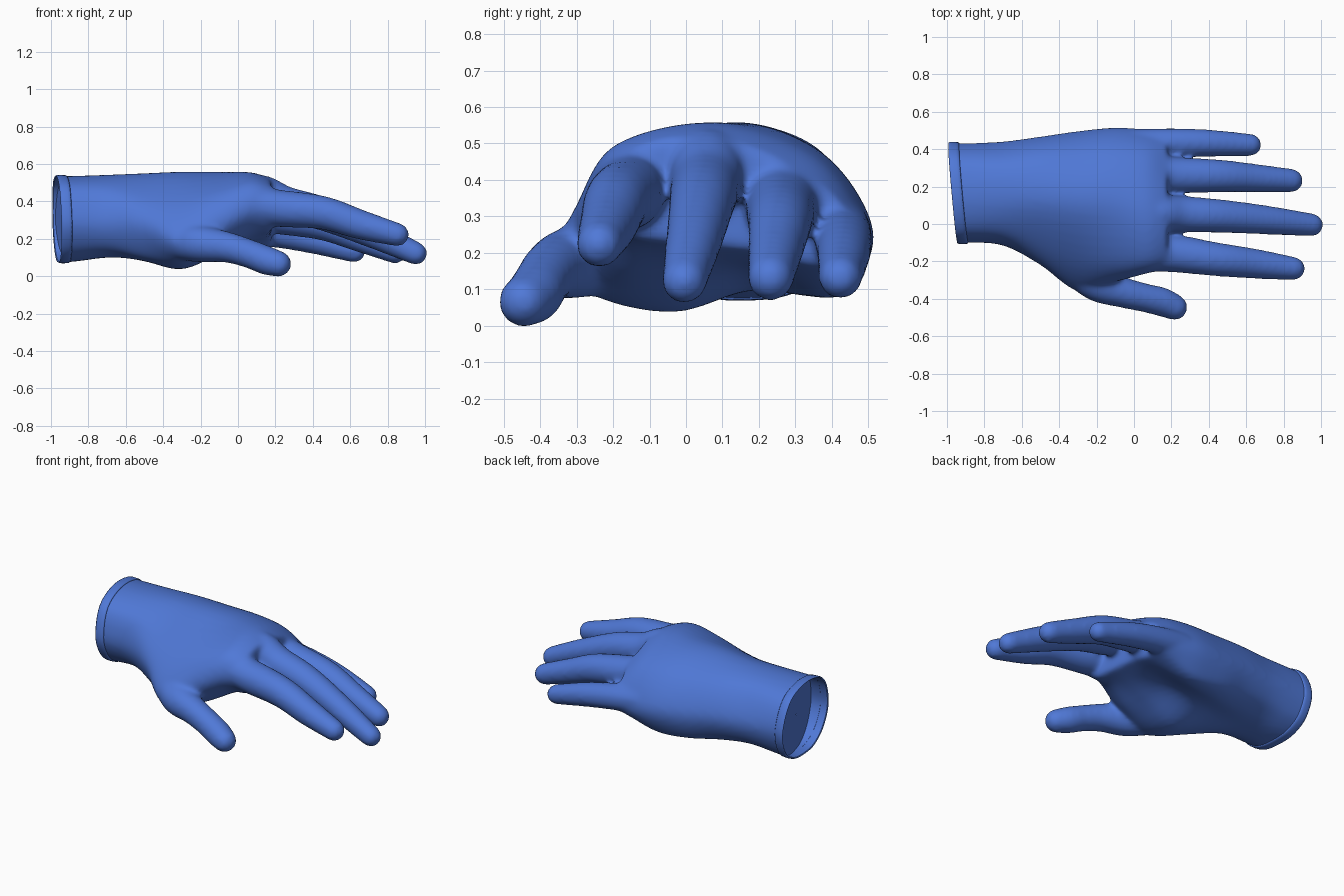
import bpy, bmesh, math
from mathutils import Vector

if "Cube" in bpy.data.objects:
    bpy.data.objects.remove(bpy.data.objects["Cube"])

blue = bpy.data.materials.new("glove blue")
blue.diffuse_color = (0.08, 0.19, 0.68, 1)
blue.use_nodes = True
blue.node_tree.nodes["Principled BSDF"].inputs["Base Color"].default_value = blue.diffuse_color


def spline(pts, steps, closed=False):
    """Catmull-Rom interpolation of vectors."""
    n, out = len(pts), []
    for i in range(n if closed else n - 1):
        get = lambda k: pts[k % n] if closed else pts[min(max(k, 0), n - 1)]
        a, b, c, d = (get(i + k) for k in (-1, 0, 1, 2))
        for s in range(steps):
            t = s / steps
            out.append(0.5 * (2 * b + (c - a) * t + (2 * a - 5 * b + 4 * c - d) * t * t
                              + (3 * b - a - 3 * c + d) * t ** 3))
    return out if closed else out + [pts[-1].copy()]


def loft(bm, rings, caps=True):
    """Bridge rings of points into a tube."""
    vs = [[bm.verts.new(p) for p in r] for r in rings]
    n = len(vs[0])
    for a, b in zip(vs, vs[1:]):
        for i in range(n):
            bm.faces.new((a[i], a[(i + 1) % n], b[(i + 1) % n], b[i]))
    if caps:
        bm.faces.new(vs[0][::-1])
        bm.faces.new(vs[-1])


def digit(bm, pts):
    """Round tube through (x, y, z, radius) points with a domed tip."""
    path = spline([Vector(p) for p in pts], 6)
    rings = []

    def ring(c, d, r):
        u = d.cross(Vector((0, 0, 1))).normalized()
        v = u.cross(d)
        rings.append([c + r * (u * math.cos(a) + v * math.sin(a))
                      for a in (k * math.tau / 24 for k in range(24))])
    for i, p in enumerate(path):
        d = (path[min(i + 1, len(path) - 1)].xyz - path[max(i - 1, 0)].xyz).normalized()
        ring(p.xyz, d, p.w)
    for k in range(1, 7):
        a = k / 6.3 * math.pi / 2
        ring(p.xyz + d * p.w * math.sin(a), d, p.w * math.cos(a))
    loft(bm, rings)


def finish(bm, name, recalc=True):
    if recalc:
        bmesh.ops.recalc_face_normals(bm, faces=bm.faces)
    me = bpy.data.meshes.new(name)
    bm.to_mesh(me)
    bm.free()
    me.materials.append(blue)
    ob = bpy.data.objects.new(name, me)
    bpy.context.collection.objects.link(ob)
    for p in me.polygons:
        p.use_smooth = True
    return ob


# palm cross-sections: x, then (y, z) from the thumb edge, over the back of the hand
# and under the palm, with a hollow between the thumb pad and the heel
WRIST = [-.10, .30, -.04, .47, .14, .535, .34, .49, .43, .32,
         .39, .17, .29, .095, .165, .076, .05, .09, -.05, .165]
SECTIONS = [
    [-1.08] + WRIST,
    [-.90] + WRIST,
    [-.70, -.115, .30, -.05, .46, .13, .54, .33, .50, .438, .32,
     .40, .18, .29, .115, .15, .10, .03, .11, -.07, .17],
    [-.50, -.22, .27, -.12, .42, .12, .547, .35, .495, .465, .31,
     .42, .16, .31, .10, .16, .10, .0, .08, -.14, .11],
    [-.30, -.36, .19, -.20, .40, .10, .556, .36, .485, .492, .29,
     .455, .13, .36, .08, .18, .10, -.03, .037, -.25, .08],
    [-.10, -.31, .27, -.21, .45, .10, .557, .37, .475, .513, .27,
     .46, .11, .37, .08, .18, .15, -.02, .12, -.20, .14],
    [.07, -.265, .36, -.19, .50, .075, .555, .36, .455, .50, .26,
     .465, .15, .37, .125, .19, .175, -.02, .195, -.18, .24],
    [.18, -.24, .36, -.17, .475, .07, .515, .33, .41, .48, .26,
     .46, .17, .36, .165, .20, .205, .0, .225, -.17, .25],
]


def outline(row):
    return spline([Vector((row[0], row[k], row[k + 1])) for k in range(1, 21, 2)], 6, True)


bm = bmesh.new()
columns = [spline(list(c), 4) for c in zip(*map(outline, SECTIONS))]
loft(bm, list(zip(*columns)))

# fingers and thumb
for pts in (
    [(0, -.16, .40, .095), (.2, -.158, .365, .10), (.45, -.19, .34, .09),
     (.65, -.213, .277, .08), (.852, -.238, .222, .063)],
    [(0, .06, .45, .095), (.13, .058, .44, .10), (.25, .053, .385, .097), (.45, .043, .335, .09),
     (.7, .022, .235, .078), (.95, -.005, .122, .062)],
    [(0, .28, .37, .105), (.2, .262, .325, .098), (.45, .257, .28, .088),
     (.65, .245, .205, .076), (.84, .232, .131, .064)],
    [(0, .42, .26, .088), (.2, .432, .233, .08), (.4, .432, .193, .073), (.622, .423, .132, .06)],
    [(-.4, -.13, .2, .10), (-.22, -.302, .175, .1), (-.06, -.365, .155, .083),
     (.06, -.395, .12, .077), (.15, -.417, .085, .078), (.216, -.445, .066, .07)],
):
    digit(bm, pts)
glove = finish(bm, "glove")

# fuse the parts into one soft skin
rm = glove.modifiers.new("fuse", 'REMESH')
rm.mode, rm.voxel_size, rm.use_smooth_shade = 'VOXEL', 0.014, True
sm = glove.modifiers.new("soften", 'SMOOTH')
sm.factor, sm.iterations = 0.5, 12
dg = bpy.context.evaluated_depsgraph_get()
skin = bpy.data.meshes.new_from_object(glove.evaluated_get(dg))
glove.modifiers.clear()

# trim the wrist along a slanted plane
bm = bmesh.new()
bm.from_mesh(skin)
bmesh.ops.bisect_plane(bm, geom=bm.verts[:] + bm.edges[:] + bm.faces[:],
                       plane_co=(-.96, .44, .54), plane_no=(1, .09, .03), clear_inner=True)
bm.to_mesh(skin)
bm.free()
glove.data = skin
skin.materials.clear()
skin.materials.append(blue)
for p in skin.polygons:
    p.use_smooth = True
    p.material_index = 0


# rolled cuff band, closed by a wrist end that sinks in towards the thumb side
def cuff_ring(dx, scale, sink=0):
    centre, ring = Vector((0, .165, .31)), []
    for p in outline([0] + WRIST):
        q = centre + (p - centre) * scale
        q.x = -1 + dx - .09 * (q.y - .44) - .03 * (q.z - .54) + sink * (.44 - q.y)
        ring.append(q)
    return ring


bm = bmesh.new()
loft(bm, [cuff_ring(*a) for a in (
    (.05, .97), (.058, 1.0), (.053, 1.02), (.04, 1.027), (.02, 1.03),
    (.006, 1.022), (0, 1.01), (.005, .985))], caps=False)
finish(bm, "cuff_band")

bm = bmesh.new()
loft(bm, [cuff_ring(.005, .985), cuff_ring(.012, .97, .2), cuff_ring(.012, .5, .2),
          cuff_ring(.012, .02, .2)], caps=False)
for f in bm.faces:
    f.normal_update()
if sum(f.normal.x for f in bm.faces) > 0:
    bmesh.ops.reverse_faces(bm, faces=bm.faces)
end = finish(bm, "wrist_end", recalc=False)
bpy.context.view_layer.objects.active = end
end.select_set(True)
bpy.ops.object.shade_smooth_by_angle()
